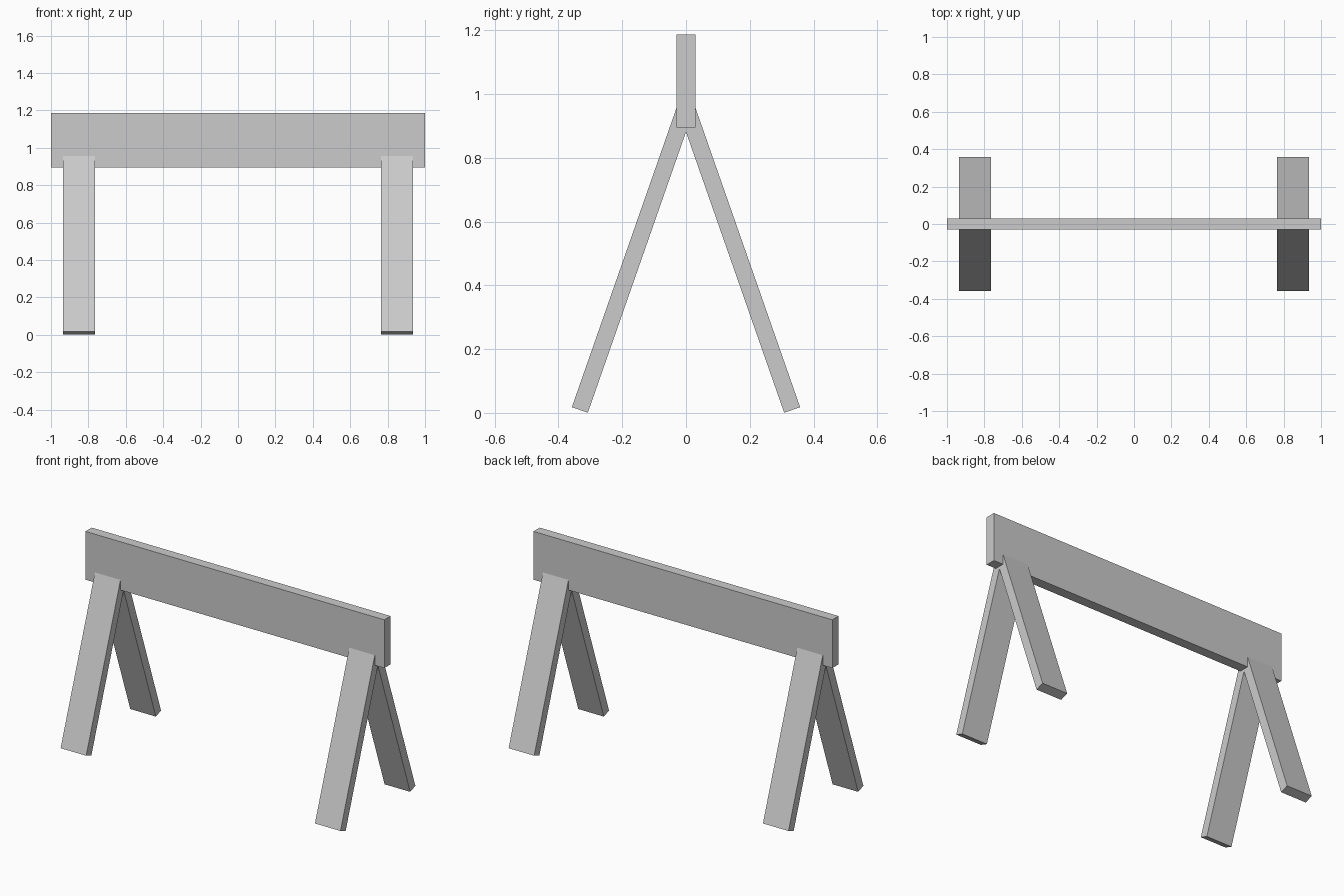
import bpy
import bmesh
from math import atan2, hypot
from mathutils import Matrix, Vector

if "Cube" in bpy.data.objects:
    bpy.data.objects.remove(bpy.data.objects["Cube"])

grey = bpy.data.materials.new("plain grey")
grey.use_nodes = True
colour = (0.6, 0.6, 0.6, 1)
grey.diffuse_color = colour
grey.node_tree.nodes["Principled BSDF"].inputs["Base Color"].default_value = colour


def plank(name, size, centre, tilt=0):
    """Box of the given size, tilted about the x axis."""
    mesh = bpy.data.meshes.new(name)
    bm = bmesh.new()
    bmesh.ops.create_cube(bm, size=1, matrix=Matrix.Diagonal((*size, 1)))
    bm.to_mesh(mesh)
    bm.free()
    mesh.materials.append(grey)
    obj = bpy.data.objects.new(name, mesh)
    obj.location = centre
    obj.rotation_euler.x = tilt
    bpy.context.collection.objects.link(obj)
    return obj


# Top beam
plank("top_beam", (2, 0.06, 0.292), (0, 0, 1.041))

# Splayed legs: outer edge runs from foot to the beam's face
foot, head = Vector((0.358, 0.018)), Vector((0.03, 0.956))
run, rise = foot - head
rise = -rise
length = hypot(run, rise)
thickness = 0.053
inward = Vector((-rise, -run)) / length
middle = (foot + head) / 2 + inward * thickness / 2
splay = atan2(run, rise)

for side, sx in (("left", 1), ("right", -1)):
    for end, sy in (("front", -1), ("back", 1)):
        plank(f"{end}_{side}_leg", (0.171, thickness, length),
              (sx * 0.851, sy * middle.x, middle.y), sy * splay)
